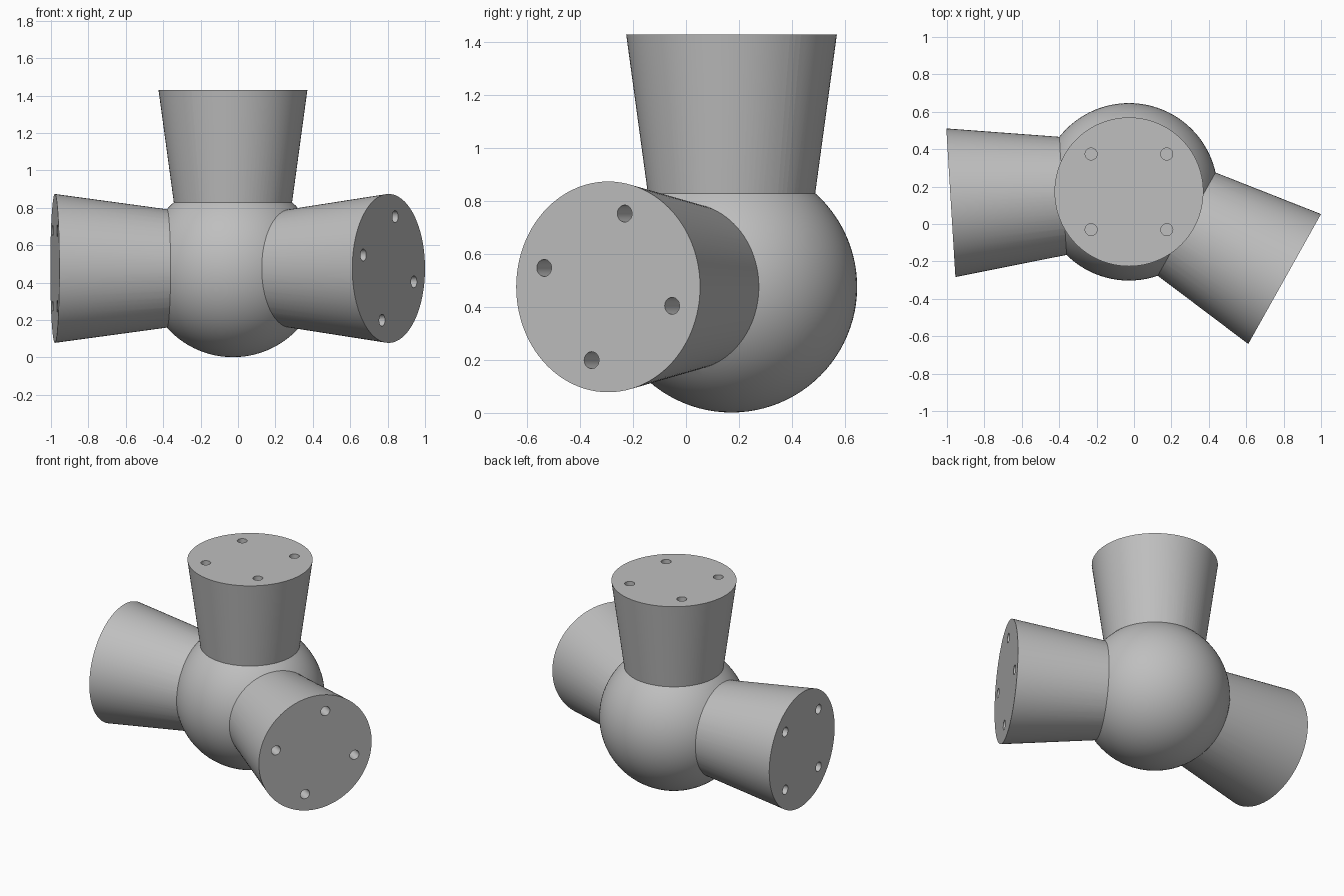
import bpy, bmesh, math
from mathutils import Matrix, Vector

if "Cube" in bpy.data.objects:
    bpy.data.objects.remove(bpy.data.objects["Cube"])

CENTER = Vector((-0.027, 0.172, 0.476))
BALL_R = 0.4745
T0, T1 = 0.33, 0.954          # arm start and end, measured from ball centre
R0, R1 = 0.313, 0.398         # arm radius at start and end
HOLE_R, HOLE_RING, HOLE_DEPTH = 0.032, 0.286, 0.2

grey = bpy.data.materials.new("grey")
grey.diffuse_color = (0.52, 0.52, 0.52, 1)
grey.use_nodes = True
grey.node_tree.nodes["Principled BSDF"].inputs["Base Color"].default_value = grey.diffuse_color


def make(name, fill):
    bm = bmesh.new()
    fill(bm)
    mesh = bpy.data.meshes.new(name)
    bm.to_mesh(mesh)
    bm.free()
    mesh.materials.append(grey)
    ob = bpy.data.objects.new(name, mesh)
    bpy.context.collection.objects.link(ob)
    return ob


def frustum(bm, frame, r0, r1, t0, t1, seg, x=0, y=0):
    m = frame @ Matrix.Translation((x, y, (t0 + t1) / 2))
    bmesh.ops.create_cone(bm, cap_ends=True, segments=seg, radius1=r0,
                          radius2=r1, depth=t1 - t0, matrix=m)


def arm_frame(u, v, d):
    return Matrix.Translation(CENTER) @ Matrix((u, v, d)).transposed().to_4x4()


def flat_frame(deg):
    a = math.radians(deg)
    return arm_frame((-math.sin(a), math.cos(a), 0), (0, 0, 1),
                     (math.cos(a), math.sin(a), 0))


# (name, frame, angle of the first bolt hole)
arms = [("top_arm", arm_frame((1, 0, 0), (0, 1, 0), (0, 0, 1)), 45),
        ("left_arm", flat_frame(183.5), 45),
        ("right_arm", flat_frame(-29.25), 75.5)]

# central ball
hub = make("ball_hub", lambda bm: bmesh.ops.create_uvsphere(
    bm, u_segments=96, v_segments=48, radius=BALL_R,
    matrix=Matrix.Translation(CENTER)))

# flared arms and their bolt holes
helpers = []
for name, frame, start in arms:
    arm = make(name, lambda bm: frustum(bm, frame, R0, R1, T0, T1, 96))

    def holes(bm):
        for k in range(4):
            a = math.radians(start + 90 * k)
            frustum(bm, frame, HOLE_R, HOLE_R, T1 - HOLE_DEPTH, T1 + 0.05, 32,
                    HOLE_RING * math.cos(a), HOLE_RING * math.sin(a))
    drill = make(name + "_hole_cutter", holes)
    helpers += [(arm, 'UNION'), (drill, 'DIFFERENCE')]

# join the arms to the ball and drill the holes
for ob, op in helpers:
    mod = hub.modifiers.new(ob.name, 'BOOLEAN')
    mod.operation, mod.object, mod.solver = op, ob, 'EXACT'
dg = bpy.context.evaluated_depsgraph_get()
joined = bpy.data.meshes.new_from_object(hub.evaluated_get(dg))
hub.modifiers.clear()
hub.data = joined
joined.materials.clear()
joined.materials.append(grey)
for ob, op in helpers:
    bpy.data.objects.remove(ob)

hub.name = "three_arm_connector"
bpy.context.view_layer.objects.active = hub
hub.select_set(True)
bpy.ops.object.shade_smooth_by_angle(angle=math.radians(15))
